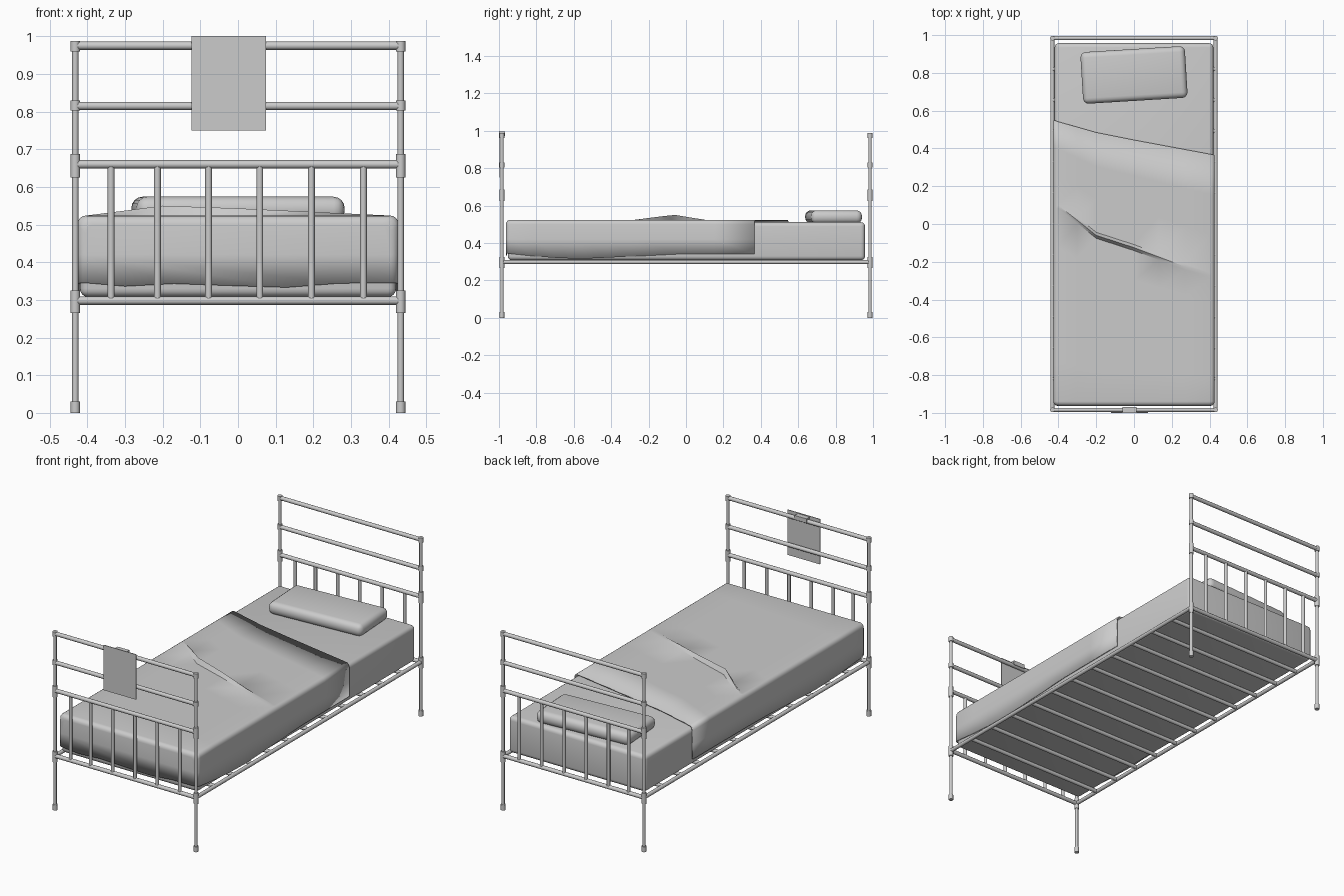
import bpy, bmesh, math
from mathutils import Vector

if "Cube" in bpy.data.objects:
    bpy.data.objects.remove(bpy.data.objects["Cube"])

PX, PY = 0.432, 0.984      # post positions


def finish(name, bm):
    bmesh.ops.recalc_face_normals(bm, faces=bm.faces)
    me = bpy.data.meshes.new(name)
    bm.to_mesh(me)
    bm.free()
    ob = bpy.data.objects.new(name, me)
    bpy.context.collection.objects.link(ob)
    bpy.ops.object.select_all(action='DESELECT')
    ob.select_set(True)
    bpy.context.view_layer.objects.active = ob
    bpy.ops.object.shade_smooth_by_angle(angle=math.radians(35))
    return ob


def bar(bm, a, b, r, sides=12):
    """Round bar between two points."""
    a, b = Vector(a), Vector(b)
    d = b - a
    m = d.to_track_quat('Z', 'Y').to_matrix().to_4x4()
    m.translation = (a + b) / 2
    bmesh.ops.create_cone(bm, cap_ends=True, segments=sides, radius1=r,
                          radius2=r, depth=d.length, matrix=m)


def box(name, lo, hi, bevel=0.0, segs=4, rot=0.0):
    lo, hi = Vector(lo), Vector(hi)
    bm = bmesh.new()
    bmesh.ops.create_cube(bm, size=1)
    bmesh.ops.scale(bm, vec=hi - lo, verts=bm.verts)
    if bevel:
        bmesh.ops.bevel(bm, geom=bm.edges[:], offset=bevel, segments=segs,
                        profile=0.5, affect='EDGES')
    ob = finish(name, bm)
    ob.location = (lo + hi) / 2
    ob.rotation_euler.z = rot
    return ob


def interp(pts, x):
    if x <= pts[0][0]:
        return pts[0][1]
    for (x0, y0), (x1, y1) in zip(pts, pts[1:]):
        if x <= x1:
            return y0 + (y1 - y0) * (x - x0) / (x1 - x0)
    return pts[-1][1]


# headboard and footboard: posts, joints, rails, balusters
for name, y in (("footboard", -PY), ("headboard", PY)):
    bm = bmesh.new()
    for x in (-PX, PX):
        bar(bm, (x, y, 0.01), (x, y, 0.975), 0.0085)
        for z0, z1 in ((0, 0.03), (0.265, 0.325), (0.625, 0.687),
                       (0.803, 0.83), (0.96, 0.988)):
            bar(bm, (x, y, z0), (x, y, z1), 0.0125)
    for z in (0.298, 0.660, 0.815, 0.975):
        bar(bm, (-PX, y, z), (PX, y, z), 0.011)
    for x in (-0.337, -0.214, -0.078, 0.058, 0.195, 0.333):
        bar(bm, (x, y, 0.298), (x, y, 0.655), 0.009)
    finish(name, bm)

# side rails
bm = bmesh.new()
for x in (-PX, PX):
    bar(bm, (x, -PY, 0.298), (x, PY, 0.298), 0.0105)
finish("side_rails", bm)

# cross slats
bm = bmesh.new()
for i in range(11):
    y = -0.82 + 1.64 * i / 10
    bar(bm, (-PX, y, 0.299), (PX, y, 0.299), 0.0105)
finish("slats", bm)

# mattress and pillow
box("mattress", (-0.42, -0.953, 0.308), (0.42, 0.957, 0.511), 0.022)
box("pillow", (-0.277, 0.652, 0.505), (0.277, 0.926, 0.574), 0.03, 4,
    math.radians(3.5))

# blanket: cross-section rows that follow the crease and the slanted head edge
HEAD = [(-0.43, 0.55), (-0.2, 0.485), (0, 0.445), (0.43, 0.365)]
CREASE = [(-0.4, 0.10), (-0.2, -0.06), (0, -0.125), (0.4, -0.275)]
LIFT = [(-0.4, 0), (-0.2, 0.026), (0, 0.019), (0.4, 0)]
HEM = [(-0.96, 0.345), (-0.8, 0.328), (-0.6, 0.314), (-0.35, 0.325),
       (-0.05, 0.34), (0.55, 0.342)]
W, TOP, R, FRONT = 0.427, 0.524, 0.024, -0.963


def section(inset):
    """Half-turned profile from left hem to right hem; z None marks the hem."""
    w, top = W - inset, TOP - inset
    left = [(-w, None), (-w, 0.42)]
    for k in range(5):
        a = math.pi / 2 * k / 4
        left.append((-w + R * (1 - math.cos(a)), top - R * (1 - math.sin(a))))
    mid = [(x, top) for x in (-0.3, -0.2, -0.1, 0, 0.13, 0.27)]
    return left + mid + [(-x, z) for x, z in reversed(left)]


bm = bmesh.new()
rows = []


def add_row(inset, y_of, lift=0.0):
    row = []
    for x, z in section(inset):
        y = y_of(x)
        if z is None:
            z = interp(HEM, y)
        elif z > TOP - 0.002:
            z += lift * interp(LIFT, x)
        row.append(bm.verts.new((x, y, z)))
    rows.append(row)


for k in range(5):
    a = math.pi / 2 * k / 4
    add_row(R * (1 - math.sin(a)), lambda x: FRONT + R * (1 - math.cos(a)))
for t in (0.2, 0.4, 0.6, 0.8):
    add_row(0, lambda x: (FRONT + R) * (1 - t) + (interp(CREASE, x) - 0.016) * t)
for d, h in ((-0.016, 0), (0, 1), (0.016, 0)):
    add_row(0, lambda x: interp(CREASE, x) + d, h)
for t in (0.33, 0.66, 1):
    add_row(0, lambda x: (interp(CREASE, x) + 0.016) * (1 - t) + interp(HEAD, x) * t)
for r0, r1 in zip(rows, rows[1:]):
    for i in range(len(r0) - 1):
        bm.faces.new((r0[i], r0[i + 1], r1[i + 1], r1[i]))
# front drop with a slightly wavy hem
hem = [bm.verts.new((x, FRONT, z)) for x, z in
       ((0.27, 0.344), (0.13, 0.333), (-0.03, 0.338), (-0.17, 0.343), (-0.3, 0.336))]
bm.faces.new(rows[0] + hem)
blanket = finish("blanket", bm)
mod = blanket.modifiers.new("thickness", 'SOLIDIFY')
mod.thickness = 0.007
mod.offset = -1

# chart board hung on the footboard, with its clip
box("chart_board", (-0.123, -1.0, 0.75), (0.075, -0.996, 1.0))
box("chart_clip", (-0.06, -0.998, 0.986), (0.012, -0.968, 0.996))
box("chart_clip_back", (-0.06, -0.972, 0.972), (0.012, -0.968, 0.996))
